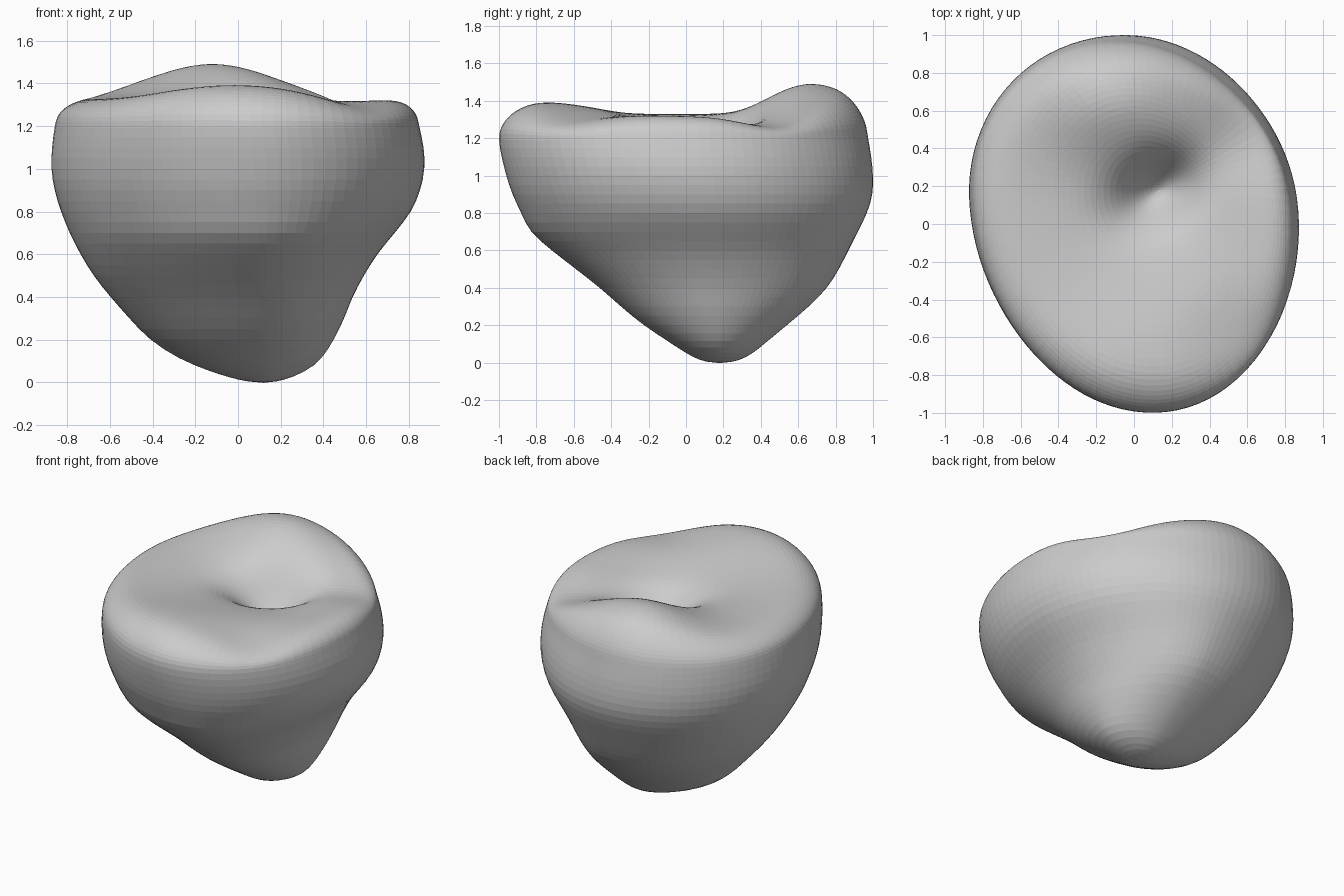
import bpy, bmesh
from math import cos, sin, pi, exp

if "Cube" in bpy.data.objects:
    bpy.data.objects.remove(bpy.data.objects["Cube"])

SEGMENTS = 48
RIM_Z = 1.2

# Outline of the body: height, x low, x high, y low, y high
profile = [
    (0.008, 0.01, 0.21, 0.08, 0.28),
    (0.05, -0.13, 0.32, 0.0, 0.36),
    (0.11, -0.28, 0.395, -0.09, 0.43),
    (0.20, -0.42, 0.45, -0.23, 0.54),
    (0.30, -0.51, 0.50, -0.35, 0.66),
    (0.40, -0.60, 0.535, -0.46, 0.76),
    (0.50, -0.68, 0.59, -0.59, 0.82),
    (0.60, -0.74, 0.65, -0.72, 0.87),
    (0.70, -0.79, 0.735, -0.84, 0.92),
    (0.80, -0.83, 0.815, -0.88, 0.97),
    (0.90, -0.86, 0.855, -0.93, 1.00),
    (1.00, -0.875, 0.875, -0.96, 1.00),
    (1.10, -0.87, 0.87, -0.985, 0.99),
    (RIM_Z, -0.855, 0.845, -1.00, 0.97),
]


def outline(z, x0, x1, y0, y1):
    """Closed ring with unequal quarters, skewed along one diagonal."""
    k = z / RIM_Z
    cx, cy = 0.12 * (1 - k), 0.18 - 0.11 * k
    power = 2 / (1.85 + 0.17 * k)
    ring = []
    for i in range(SEGMENTS):
        a = 2 * pi * i / SEGMENTS
        c, s = cos(a), sin(a)
        skew = 1 - 0.065 * (k - 0.1) * sin(2 * a)
        rx = x1 - cx if c > 0 else cx - x0
        ry = y1 - cy if s > 0 else cy - y0
        x = cx + skew * rx * abs(c) ** power * (1 if c > 0 else -1)
        y = cy + skew * ry * abs(s) ** power * (1 if s > 0 else -1)
        ring.append((x, y, z))
    return ring


def mound(x, y, cx, cy, wx, wy, turn=0):
    """Smooth bump of height one."""
    u = (x - cx) * cos(turn) + (y - cy) * sin(turn)
    v = (y - cy) * cos(turn) - (x - cx) * sin(turn)
    return exp(-(u / wx) ** 2 - (v / wy) ** 2)


def top_height(x, y):
    """Raised back lobe, front lip, two low rim spots and a slanted dimple."""
    return (1.33 + 0.165 * mound(x, y, -0.12, 0.67, 0.41, 0.31)
            + 0.065 * mound(x, y, -0.03, -0.78, 0.48, 0.38)
            - 0.07 * mound(x, y, 0.62, 0.48, 0.25, 0.25)
            - 0.05 * mound(x, y, 0.6, -0.65, 0.25, 0.25)
            - 0.06 * mound(x, y, 0.16, 0.02, 0.4, 0.32)
            - 0.22 * mound(x, y, 0.13, 0.18, 0.23, 0.16, 0.55))


rings = [outline(*row) for row in profile]

# Rounded rim and hollow top, shrinking towards the dimple
rim = rings[-1]
fx, fy = 0.13, 0.18
for s in (0.99, 0.97, 0.94, 0.9, 0.85, 0.79, 0.72, 0.64, 0.56, 0.48,
          0.4, 0.33, 0.26, 0.2, 0.14, 0.08, 0.03):
    t = max(0, (s - 0.78) / 0.22)
    ring = []
    for x, y, z in rim:
        px, py = fx + (x - fx) * s, fy + (y - fy) * s
        lift = (1 - t ** 2.3) ** 0.5
        ring.append((px, py, RIM_Z + (top_height(px, py) - RIM_Z) * lift))
    rings.append(ring)

# Skin the rings and close both ends
bm = bmesh.new()
loops = [[bm.verts.new(p) for p in ring] for ring in rings]
for low, high in zip(loops, loops[1:]):
    for i in range(SEGMENTS):
        j = (i + 1) % SEGMENTS
        bm.faces.new((low[i], low[j], high[j], high[i]))
bottom = bm.verts.new((0.12, 0.18, -0.003))
centre = bm.verts.new((fx, fy, top_height(fx, fy)))
for i in range(SEGMENTS):
    j = (i + 1) % SEGMENTS
    bm.faces.new((bottom, loops[0][j], loops[0][i]))
    bm.faces.new((centre, loops[-1][i], loops[-1][j]))
bmesh.ops.recalc_face_normals(bm, faces=bm.faces[:])

mesh = bpy.data.meshes.new("dimpled_body")
bm.to_mesh(mesh)
bm.free()
body = bpy.data.objects.new("dimpled_body", mesh)
bpy.context.collection.objects.link(body)
soften = body.modifiers.new("soften", "SUBSURF")
soften.levels = soften.render_levels = 1

# Plain grey
grey = bpy.data.materials.new("light_grey")
grey.use_nodes = True
grey.diffuse_color = (0.6, 0.6, 0.6, 1)
grey.node_tree.nodes["Principled BSDF"].inputs["Base Color"].default_value = (0.6, 0.6, 0.6, 1)
mesh.materials.append(grey)
